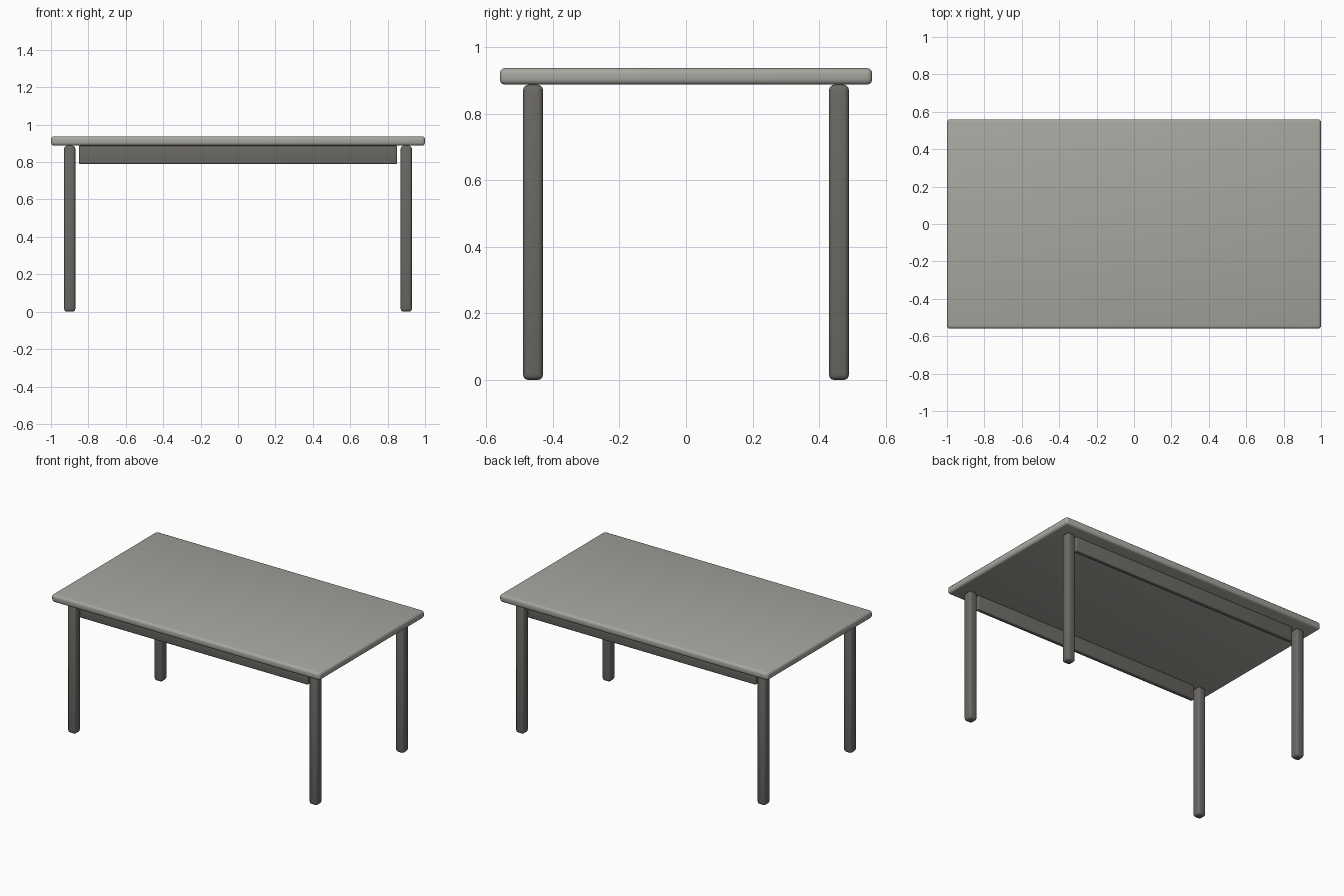
import bpy

if "Cube" in bpy.data.objects:
    bpy.data.objects.remove(bpy.data.objects["Cube"])


def material(name, color):
    m = bpy.data.materials.new(name)
    m.diffuse_color = (*color, 1)
    m.use_nodes = True
    m.node_tree.nodes["Principled BSDF"].inputs["Base Color"].default_value = m.diffuse_color
    return m


top_grey = material("warm light grey", (0.39, 0.38, 0.35))
frame_grey = material("dark warm grey", (0.147, 0.14, 0.128))


def rounded_box(name, center, size, bevel, mat):
    """Box with softly rounded edges."""
    bpy.ops.mesh.primitive_cube_add(size=1, location=center)
    ob = bpy.context.object
    ob.name = name
    ob.scale = size
    bpy.ops.object.transform_apply(location=False, rotation=False, scale=True)
    mod = ob.modifiers.new("rounded_edges", 'BEVEL')
    mod.width = bevel
    mod.segments = 3
    bpy.ops.object.modifier_apply(modifier=mod.name)
    bpy.ops.object.shade_smooth_by_angle()
    ob.data.materials.append(mat)
    return ob


HEIGHT, UNDERSIDE = 0.938, 0.888
LEG_X, LEG_Y, LEG_W = 0.9, 0.46, 0.06
RAIL_BOTTOM = 0.79

# Tabletop
rounded_box("tabletop", (0, 0, (HEIGHT + UNDERSIDE) / 2),
            (2, 1.12, HEIGHT - UNDERSIDE), 0.016, top_grey)

for sy, depth in ((-1, "front"), (1, "back")):
    # Long rail between the legs, under the top
    rounded_box(f"{depth}_rail", (0, sy * LEG_Y, (UNDERSIDE + RAIL_BOTTOM) / 2),
                (1.7, 0.03, UNDERSIDE - RAIL_BOTTOM), 0.006, frame_grey)
    # Legs
    for sx, side in ((-1, "left"), (1, "right")):
        rounded_box(f"{depth}_{side}_leg", (sx * LEG_X, sy * LEG_Y, UNDERSIDE / 2),
                    (LEG_W, LEG_W, UNDERSIDE), 0.016, frame_grey)
